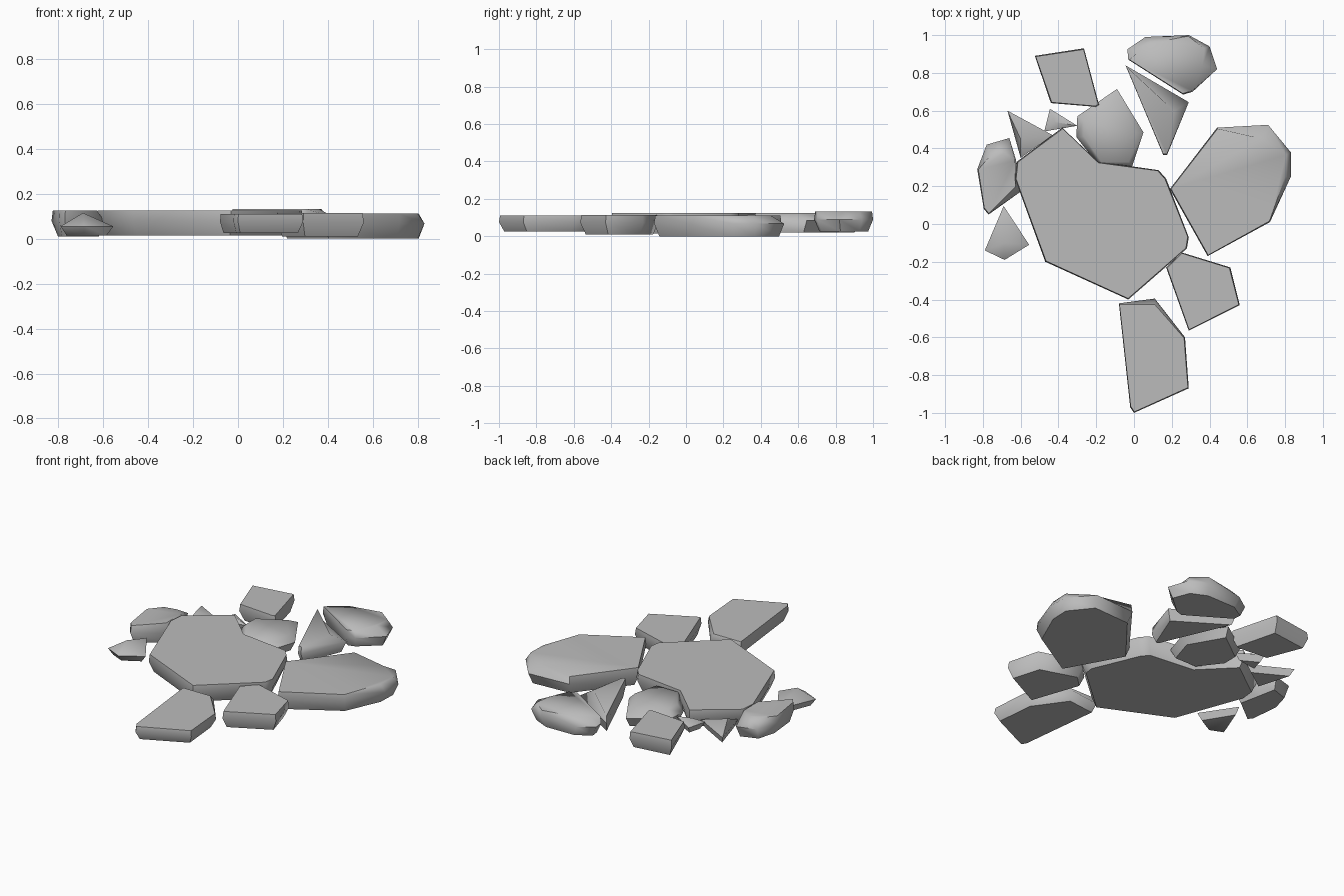
import bpy
import bmesh
import math
from mathutils import Vector

cube = bpy.data.objects.get("Cube")
if cube:
    bpy.data.objects.remove(cube)

stone_grey = bpy.data.materials.new("stone_grey")
stone_grey.use_nodes = True
GREY = (0.5, 0.5, 0.5, 1)
stone_grey.diffuse_color = GREY
stone_grey.node_tree.nodes["Principled BSDF"].inputs["Base Color"].default_value = GREY


def stone(name, outline, low, high, chips=None, apex=None, waist=0.6):
    """Slab: narrow foot, full-width waist, slightly smaller top.
    chips: corner index -> how far that top corner is pulled inward.
    apex: the top comes to a point there instead of a flat face."""
    chips = chips or {}
    pts = [Vector(p) for p in outline]
    centre = sum(pts, Vector((0, 0))) / len(pts)

    def pulled(p, amount):
        d = centre - p
        return p + d.normalized() * min(amount, d.length * 0.9)

    bm = bmesh.new()
    mid = low + (high - low) * waist
    foot = [bm.verts.new((*pulled(p, 0.03), low)) for p in pts]
    belt = [bm.verts.new((*p, mid)) for p in pts]
    rings = [foot, belt]
    if apex:
        tip = bm.verts.new((*apex, high))
    else:
        rings.append([bm.verts.new((*pulled(p, chips.get(i, 0.006)), high))
                      for i, p in enumerate(pts)])
        bm.faces.new(rings[-1])
    bm.faces.new(foot)
    n = len(pts)
    for a, b in zip(rings, rings[1:]):
        for i in range(n):
            j = (i + 1) % n
            bm.faces.new((a[i], a[j], b[j], b[i]))
    if apex:
        for i in range(n):
            bm.faces.new((belt[i], belt[(i + 1) % n], tip))
    bmesh.ops.recalc_face_normals(bm, faces=bm.faces)
    mesh = bpy.data.meshes.new(name)
    bm.to_mesh(mesh)
    bm.free()
    mesh.materials.append(stone_grey)
    obj = bpy.data.objects.new(name, mesh)
    bpy.context.collection.objects.link(obj)
    bpy.ops.object.select_all(action="DESELECT")
    obj.select_set(True)
    bpy.context.view_layer.objects.active = obj
    bpy.ops.object.shade_smooth_by_angle(angle=math.radians(60))


# Large slabs
stone("centre_slab", [(-.38, .51), (-.19, .33), (.13, .285), (.17, .24), (.29, -.07),
                      (.28, -.13), (-.03, -.4), (-.47, -.2), (-.63, .24), (-.62, .33)],
      .015, .125)
stone("left_side_slab", [(.44, .51), (.71, .525), (.83, .38), (.83, .25), (.72, .01),
                         (.39, -.17), (.19, .185)], 0, .112, {1: .08, 2: .03, 3: .03})
stone("front_slab", [(-.08, -.42), (.11, -.395), (.27, -.6), (.29, -.87), (0, -1),
                     (-.02, -.97)], .025, .11, {1: .03})
stone("front_left_slab", [(.25, -.15), (.51, -.23), (.56, -.43), (.29, -.565),
                          (.17, -.23)], .01, .114)

# Rear stones
stone("rear_left_stone", [(-.035, .925), (.06, .99), (.29, 1), (.4, .94), (.44, .82),
                          (.31, .7), (.26, .685), (-.03, .87)],
      .025, .132, {0: .06, 1: .05, 3: .03, 4: .08})
stone("rear_right_stone", [(-.525, .89), (-.265, .93), (-.185, .63), (-.2, .62),
                           (-.44, .64)], .02, .122)
stone("rear_middle_stone", [(-.09, .715), (.05, .485), (-.01, .305), (-.18, .3),
                            (-.305, .46), (-.3, .57)],
      .02, .115, {0: .08, 1: .04, 2: .03, 3: .03, 4: .04, 5: .04})
stone("rear_shard", [(-.045, .84), (.29, .645), (.175, .365), (.155, .365)],
      .02, .125, {1: .09})

# Right side stone and chips
stone("right_side_stone", [(-.78, .42), (-.66, .455), (-.625, .34), (-.595, .175),
                           (-.77, .05), (-.795, .08), (-.83, .29)],
      .01, .125, {0: .06, 1: .08, 3: .04})
stone("right_front_chip", [(-.69, .095), (-.555, -.11), (-.685, -.19), (-.79, -.14)],
      .015, .115, apex=(-.69, -.1), waist=.4)
stone("right_rear_chip", [(-.67, .6), (-.43, .47), (-.6, .35)],
      .025, .11, apex=(-.6, .45), waist=.5)
stone("rear_small_chip", [(-.445, .61), (-.3, .52), (-.475, .49)],
      .03, .1, apex=(-.42, .54), waist=.6)
